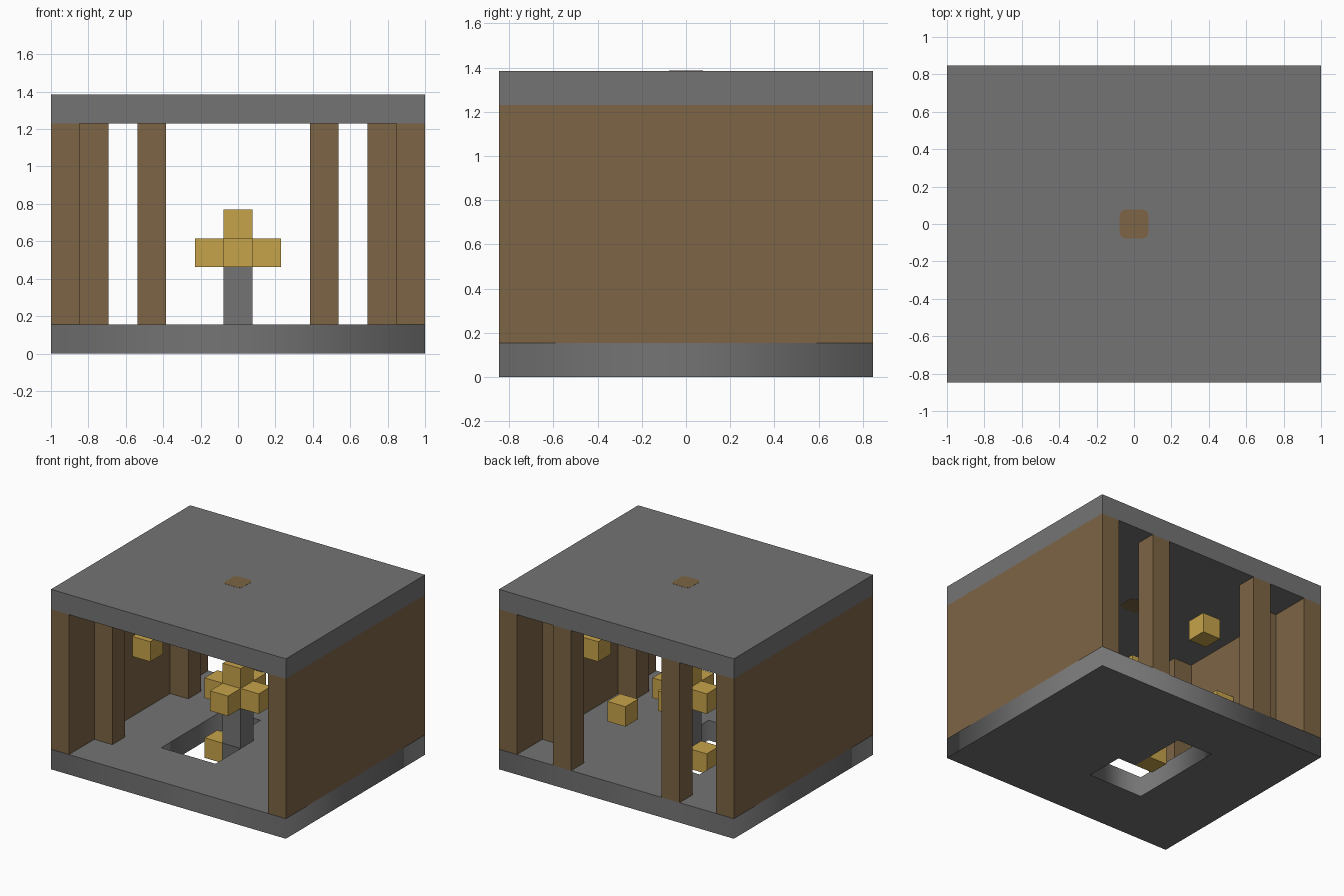
import bpy

if "Cube" in bpy.data.objects:
    bpy.data.objects.remove(bpy.data.objects["Cube"], do_unlink=True)

# The model sits on a block grid, thirteen wide, eleven deep and nine high
WIDE, DEEP, HIGH = 13, 11, 9
U = 2 / WIDE


def material(name, rgb):
    mat = bpy.data.materials.new(name)
    mat.use_nodes = True
    mat.diffuse_color = (*rgb, 1)
    mat.node_tree.nodes["Principled BSDF"].inputs["Base Color"].default_value = (*rgb, 1)
    return mat


STONE = material("grey stone", (0.175, 0.175, 0.175))
WOOD = material("brown wood", (0.205, 0.130, 0.058))
LAMP = material("yellow lamp", (0.57, 0.37, 0.07))


def place(i, j, k):
    return ((i - WIDE / 2) * U, (j - DEEP / 2) * U, k * U)


def block(name, mat, corner, size=(1, 1, 1)):
    """Box from its lower corner and size, both in blocks."""
    centre = [c + s / 2 for c, s in zip(corner, size)]
    bpy.ops.mesh.primitive_cube_add(size=1, location=place(*centre))
    obj = bpy.context.object
    obj.name = name
    obj.scale = [s * U for s in size]
    bpy.ops.object.transform_apply(location=False, rotation=False, scale=True)
    obj.data.materials.append(mat)
    return obj


# Floor slab with a stepped opening
outer = [(0, 0), (WIDE, 0), (WIDE, DEEP), (0, DEEP)]
opening = [(4, 3), (7, 3), (7, 5), (6, 5), (6, 8), (4, 8)]
curve = bpy.data.curves.new("floor", "CURVE")
curve.dimensions = "2D"
curve.fill_mode = "BOTH"
curve.extrude = U / 2
for outline in (outer, opening):
    spline = curve.splines.new("POLY")
    spline.points.add(len(outline) - 1)
    for point, (i, j) in zip(spline.points, outline):
        point.co = (*place(i, j, 0), 1)
    spline.use_cyclic_u = True
curve.materials.append(STONE)
floor = bpy.data.objects.new("floor", curve)
floor.location.z = U / 2
bpy.context.collection.objects.link(floor)
bpy.ops.object.select_all(action="DESELECT")
floor.select_set(True)
bpy.context.view_layer.objects.active = floor
bpy.ops.object.convert(target="MESH")

# Roof with a rounded wooden plug showing on both faces
block("roof", STONE, (0, 0, HIGH - 1), (WIDE, DEEP, 1))
plug = block("roof_plug", WOOD, (6, 5, HIGH - 1.008), (1, 1, 1.016))
weights = plug.data.attributes.new("bevel_weight_edge", "FLOAT", "EDGE")
for edge in plug.data.edges:
    a, b = (plug.data.vertices[v].co for v in edge.vertices)
    weights.data[edge.index].value = 1.0 if abs(a.z - b.z) > U / 2 else 0.0
bevel = plug.modifiers.new("round corners", "BEVEL")
bevel.limit_method = "WEIGHT"
bevel.width = 0.03
bevel.segments = 3

# Walls, side posts, back posts and wall lamps, mirrored left and right
for side, mirror in (("right", lambda i: i), ("left", lambda i: WIDE - 1 - i)):
    block(side + "_wall", WOOD, (mirror(0), 0, 1), (1, DEEP, HIGH - 2))
    for label, i, j in (("front_side", 1, 2), ("rear_side", 1, 8), ("back", 3, 10)):
        block(f"{side}_{label}_post", WOOD, (mirror(i), j, 1), (1, 1, HIGH - 2))
    block(side + "_wall_lamp", LAMP, (mirror(1), 5, 4))

# Pedestal carrying a cross of lamps
block("pedestal", STONE, (6, 5, 1), (1, 1, 2))
block("centre_lamp", LAMP, (6, 5, 3), (1, 1, 2))
for label, di, dj in (("right", -1, 0), ("left", 1, 0), ("front", 0, -1), ("back", 0, 1)):
    block(label + "_arm_lamp", LAMP, (6 + di, 5 + dj, 3))

# Loose lamps over the back doorway and in the floor opening
block("doorway_lamp", LAMP, (6, 10, 4))
block("floor_lamp", LAMP, (5, 5, 0))
